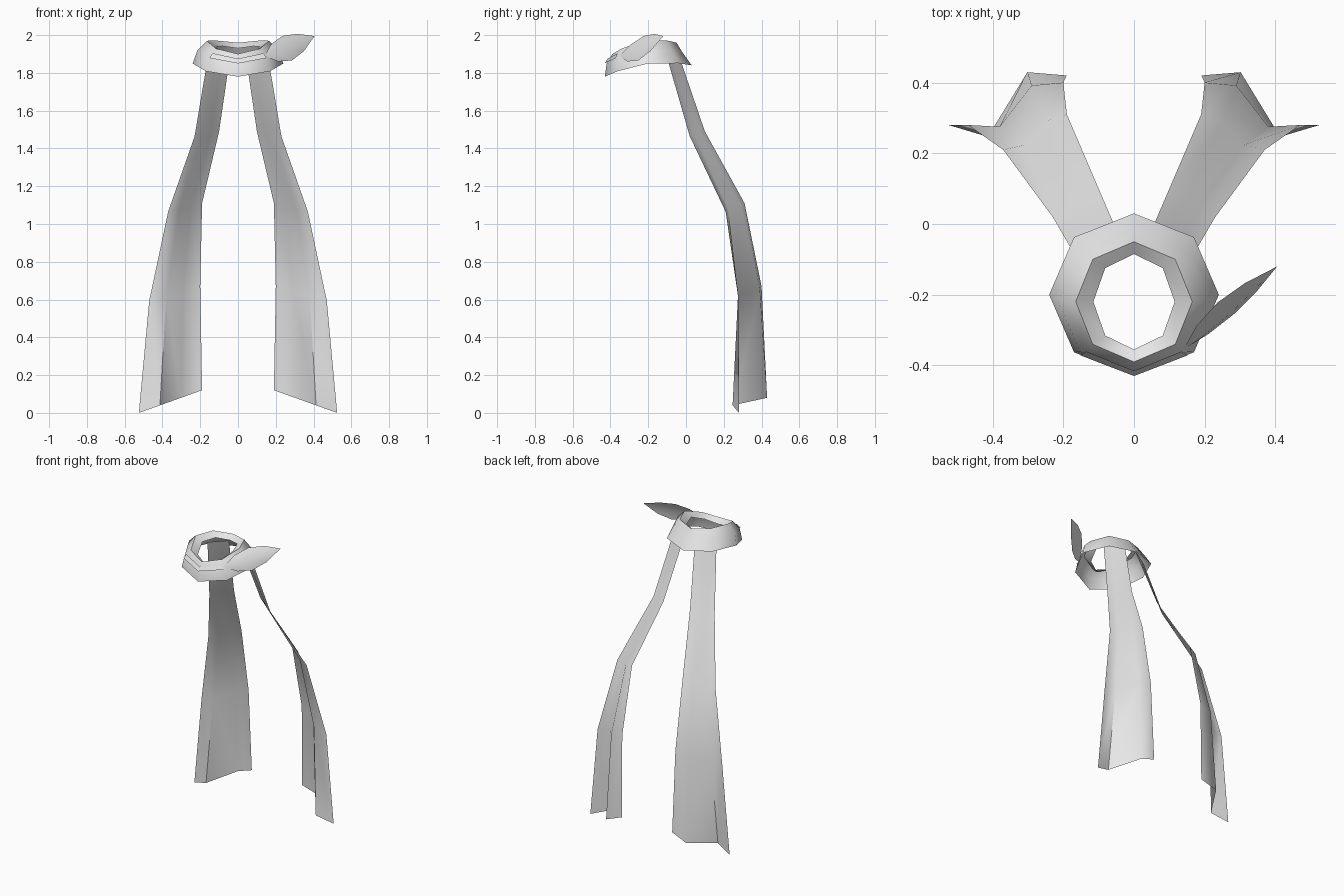
import bpy
from math import sin, cos, pi, radians
from mathutils import Vector

if "Cube" in bpy.data.objects:
    bpy.data.objects.remove(bpy.data.objects["Cube"], do_unlink=True)

light_grey = (0.8, 0.8, 0.8, 1)
cloth = bpy.data.materials.new("light_grey_cloth")
cloth.use_nodes = True
cloth.diffuse_color = light_grey
cloth.node_tree.nodes["Principled BSDF"].inputs["Base Color"].default_value = light_grey


def sheet(name, rows, closed=False):
    """Skin equal rows of points into one smooth cloth surface."""
    count = len(rows[0])
    verts = [point for row in rows for point in row]
    faces = []
    for r in range(len(rows) - 1):
        upper, lower = r * count, (r + 1) * count
        for c in range(count if closed else count - 1):
            d = (c + 1) % count
            faces.append((upper + c, upper + d, lower + d, lower + c))
    mesh = bpy.data.meshes.new(name)
    mesh.from_pydata(verts, [], faces)
    mesh.materials.append(cloth)
    sheet_object = bpy.data.objects.new(name, mesh)
    bpy.context.collection.objects.link(sheet_object)
    bpy.ops.object.select_all(action="DESELECT")
    sheet_object.select_set(True)
    bpy.context.view_layer.objects.active = sheet_object
    # Weld rows that close to a single point
    bpy.ops.object.mode_set(mode="EDIT")
    bpy.ops.mesh.select_all(action="SELECT")
    bpy.ops.mesh.remove_doubles(threshold=0.001)
    bpy.ops.object.mode_set(mode="OBJECT")
    bpy.ops.object.shade_smooth_by_angle(angle=radians(60))


def band_loop(radius_x, radius_y, centre_y, height):
    """Eight points from the back round, dipping low at the front."""
    loop = []
    for step in range(8):
        across, along = sin(step * pi / 4), cos(step * pi / 4)
        z = height + 0.03 * along + 0.04 * across ** 2
        loop.append(Vector((radius_x * across, centre_y + radius_y * along, z)))
    return loop


# Neck band
hem = band_loop(0.24, 0.23, -0.2, 1.81)
waist = band_loop(0.215, 0.2, -0.22, 1.88)
crest = band_loop(0.165, 0.17, -0.22, 1.93)
lip = band_loop(0.115, 0.135, -0.22, 1.9)
sheet("neck_band", [lip, crest, waist, hem], closed=True)

# Overlapping fold laid on the front of the band
lift = Vector((0, -0.01, 0))
fold_lower = [point + lift for point in waist[3:6]]
fold_upper = [low.lerp(high, 0.5) + lift for low, high in zip(waist[3:6], crest[3:6])]
sheet("front_fold", [fold_upper, fold_lower])

# Hanging tails: inner edge position and width, from the band to the floor
tail_levels = [
    ((0.04, -0.04, 1.9), 0.12),
    ((0.1, 0.1, 1.49), 0.13),
    ((0.19, 0.31, 1.11), 0.18),
    ((0.2, 0.4, 0.67), 0.27),
    ((0.19, 0.42, 0.12), 0.335),
]


def tail_rows(side):
    """Z-folded rows whose pleat and slanted hem grow towards the floor."""
    rows = []
    for level, (start, width) in enumerate(tail_levels):
        growth = (level / 4) ** 2
        inner = Vector(start)
        span = Vector((width, -0.06 - 0.02 * level, -0.02 - 0.1 * growth))
        row = []
        for column, pleat in enumerate((0, 0.7, -1, 0)):
            point = inner + span * column / 3
            point.y += 0.08 * growth * pleat
            point.x *= side
            row.append(point)
        rows.append(row[::side])
    return rows


sheet("left_tail", tail_rows(1))
sheet("right_tail", tail_rows(-1))

# Leaf-shaped knot end on the left of the band
base, tip = Vector((0.14, -0.355, 1.89)), Vector((0.405, -0.12, 1.995))
upper_edge, sag, lower_edge = (
    Vector((-0.02, 0.03, 0.06)),
    Vector((0, -0.015, -0.01)),
    Vector((0.03, 0, -0.07)),
)
leaf_rows = []
for step in range(5):
    spine = base.lerp(tip, (step / 4) ** 1.2)
    swell = sin(pi * step / 4)
    leaf_rows.append([spine + swell * offset for offset in (upper_edge, sag, lower_edge)])
sheet("knot_leaf", leaf_rows)
